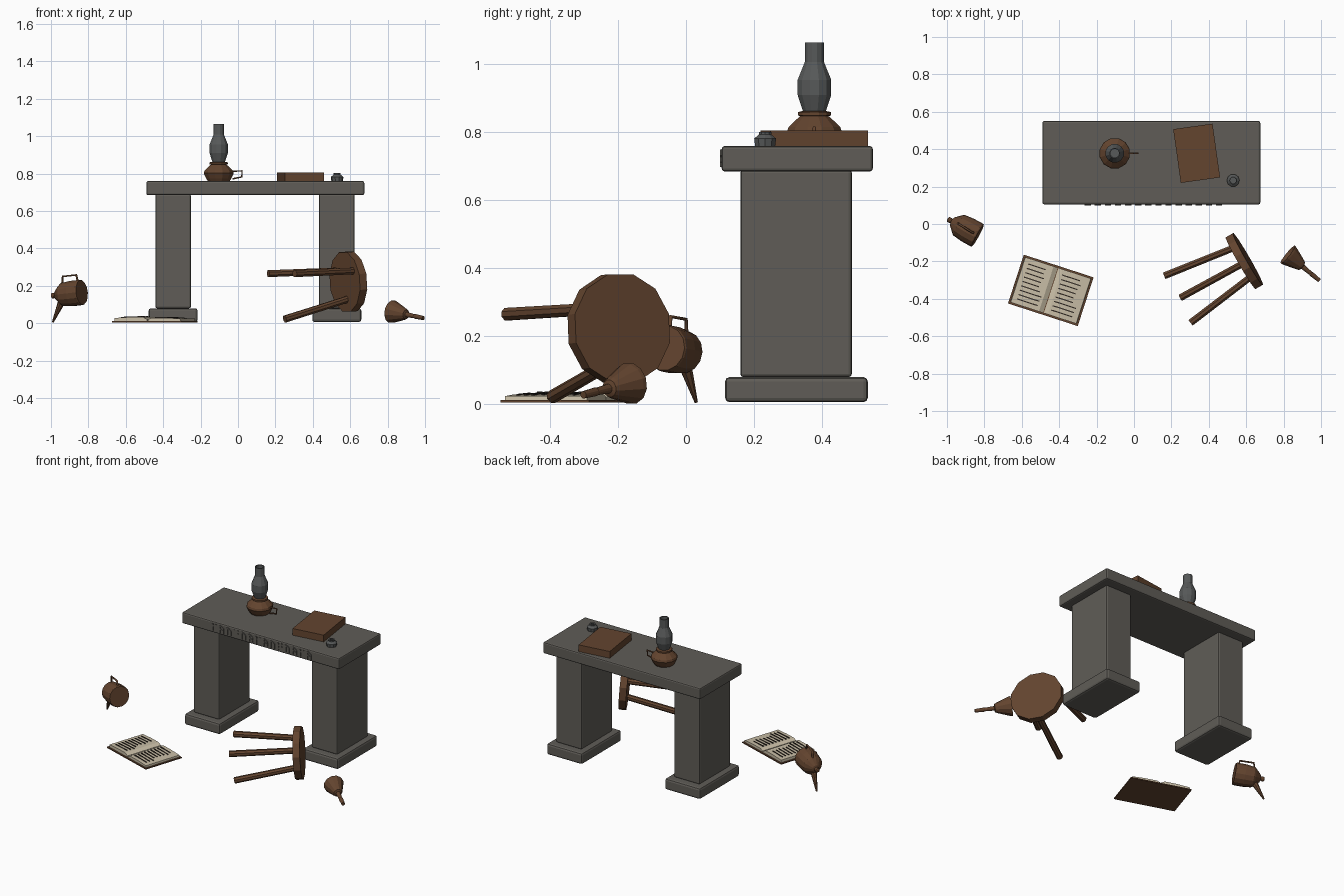
import bpy, bmesh, math, random
from mathutils import Vector, Matrix

cube = bpy.data.objects.get("Cube")
if cube:
    bpy.data.objects.remove(cube)
random.seed(4)


def material(name, r, g, b):
    m = bpy.data.materials.new(name)
    m.use_nodes = True
    m.diffuse_color = (r, g, b, 1)
    m.node_tree.nodes["Principled BSDF"].inputs["Base Color"].default_value = (r, g, b, 1)
    return m


STONE = material("stone grey", 0.115, 0.108, 0.095)
BROWN = material("warm brown", 0.125, 0.058, 0.028)
GLASS = material("smoky glass", 0.095, 0.1, 0.1)
PAPER = material("cream paper", 0.58, 0.51, 0.38)
INK = material("dark ink", 0.035, 0.026, 0.02)


def finish(name, bm, mat, bevel=0):
    bmesh.ops.recalc_face_normals(bm, faces=bm.faces)
    me = bpy.data.meshes.new(name)
    bm.to_mesh(me)
    bm.free()
    ob = bpy.data.objects.new(name, me)
    bpy.context.collection.objects.link(ob)
    me.materials.append(mat)
    if bevel:
        mod = ob.modifiers.new("soft edges", "BEVEL")
        mod.width, mod.segments = bevel, 2
    return ob


def add_box(bm, lo, hi, place=Matrix()):
    lo, hi = Vector(lo), Vector(hi)
    size = hi - lo
    m = place @ Matrix.Translation((lo + hi) / 2) @ Matrix.Diagonal((*size, 1))
    bmesh.ops.create_cube(bm, size=1, matrix=m)


def box(name, lo, hi, mat, bevel=0, place=Matrix()):
    bm = bmesh.new()
    add_box(bm, lo, hi, place)
    return finish(name, bm, mat, bevel)


def lathe(name, profile, mat, start, axis=(0, 0, 1), sides=12, phase=0.5):
    """Spin (distance, radius) pairs around an axis; both ends are capped."""
    start, axis = Vector(start), Vector(axis).normalized()
    u = Vector((0, 0, 1)) if abs(axis.z) < 0.9 else Vector((0, 1, 0))
    u = (u - axis * u.dot(axis)).normalized()
    v = axis.cross(u)
    bm = bmesh.new()
    rings = []
    for d, r in profile:
        angles = [2 * math.pi * (i + phase) / sides for i in range(sides)]
        rings.append([bm.verts.new(start + axis * d + r * (u * math.cos(a) + v * math.sin(a)))
                      for a in angles])
    for a, b in zip(rings, rings[1:]):
        for i in range(sides):
            j = (i + 1) % sides
            bm.faces.new((a[i], a[j], b[j], b[i]))
    bm.faces.new(rings[0])
    bm.faces.new(rings[-1])
    return finish(name, bm, mat)


def rod(name, a, b, r1, r2, mat, sides=8):
    a, b = Vector(a), Vector(b)
    return lathe(name, [(0, r1), ((b - a).length, r2)], mat, a, b - a, sides)


def wire(name, points, radius, mat):
    cu = bpy.data.curves.new(name, "CURVE")
    cu.dimensions = "3D"
    cu.bevel_depth, cu.bevel_resolution, cu.use_fill_caps = radius, 1, True
    sp = cu.splines.new("POLY")
    sp.points.add(len(points) - 1)
    for p, co in zip(sp.points, points):
        p.co = (*co, 1)
    ob = bpy.data.objects.new(name, cu)
    bpy.context.collection.objects.link(ob)
    cu.materials.append(mat)


# Stone table: slab, two pillars and their plinths
box("table_top", (-0.49, 0.105, 0.685), (0.675, 0.55, 0.76), STONE, 0.009)
for side, x in (("right", -0.347), ("left", 0.528)):
    box(side + "_pillar", (x - 0.095, 0.16, 0.08), (x + 0.095, 0.488, 0.69), STONE, 0.009)
    box(side + "_plinth", (x - 0.131, 0.115, 0.006), (x + 0.131, 0.535, 0.08), STONE, 0.013)

# Abstract relief strokes along the front edge of the slab
bm = bmesh.new()
for i in range(14):
    x = -0.26 + i * 0.054
    add_box(bm, (x - 0.004, 0.1, 0.699), (x + 0.004, 0.108, 0.747))
    for k in range(1 + i % 2):
        tilt = Matrix.Translation((x + 0.014, 0.104, 0.738 - 0.02 * k))
        tilt = tilt @ Matrix.Rotation(math.radians(35 if i % 3 else -35), 4, "Y")
        add_box(bm, (-0.016, -0.004, -0.004), (0.016, 0.004, 0.004), tilt)
    if i % 3:
        add_box(bm, (x + 0.022, 0.1, 0.699), (x + 0.029, 0.108, 0.728))
finish("slab_relief", bm, STONE)

# Oil lamp
lamp = (-0.103, 0.378, 0.76)
lathe("lamp_base", [(0, 0.06), (0.015, 0.07), (0.042, 0.083), (0.056, 0.079), (0.078, 0.055),
                    (0.088, 0.043), (0.09, 0.05), (0.1, 0.05), (0.103, 0.036)], BROWN, lamp)
lathe("lamp_chimney", [(0.1, 0.034), (0.15, 0.051), (0.195, 0.051), (0.248, 0.029),
                       (0.305, 0.029), (0.305, 0.023), (0.25, 0.023)], GLASS, lamp)
wire("lamp_handle", [(-0.03, 0.378, 0.812), (0.022, 0.378, 0.815), (0.02, 0.378, 0.782),
                     (-0.03, 0.378, 0.772)], 0.005, BROWN)

# Closed book and inkwell
closed = Matrix.Translation((0.335, 0.378, 0)) @ Matrix.Rotation(math.radians(8), 4, "Z")
box("closed_book", (-0.106, -0.145, 0.758), (0.106, 0.145, 0.805), BROWN, 0, closed)
lathe("inkwell", [(0, 0.031), (0.022, 0.034), (0.034, 0.019), (0.042, 0.019), (0.042, 0.011),
                  (0.034, 0.011)], GLASS, (0.53, 0.233, 0.76), sides=10)

# Open book: cover, two page blocks rising to the spine side, printed lines
book = Matrix.Translation((-0.445, -0.355, 0)) @ Matrix.Rotation(math.radians(-18), 4, "Z")
box("open_book_cover", (-0.196, -0.137, 0.005), (0.196, 0.137, 0.012), BROWN, 0, book)
ink = bmesh.new()
for s, label in ((-1, "left"), (1, "right")):
    tall = 0.033 if s < 0 else 0.029
    bm = bmesh.new()
    section = [(0.002, 0.011), (0.186, 0.011), (0.184, tall - 0.005), (0.1, tall),
               (0.025, tall), (0.002, 0.02)]
    ends = [[bm.verts.new(book @ Vector((s * x, y, z))) for x, z in section]
            for y in (-0.127, 0.127)]
    for e in ends:
        bm.faces.new(e)
    for i in range(len(section)):
        j = (i + 1) % len(section)
        bm.faces.new((ends[0][i], ends[0][j], ends[1][j], ends[1][i]))
    finish(label + "_pages", bm, PAPER)
    for row in range(9):
        y = 0.097 - row * 0.0245
        x0 = 0.035 if s > 0 else -0.158
        length = random.uniform(0.09, 0.125)
        slope = Matrix.Translation((0.1 * s, 0, tall)) @ Matrix.Rotation(s * 0.035, 4, "Y")
        add_box(ink, (x0 - 0.1 * s, y - 0.003, -0.004), (x0 - 0.1 * s + length, y + 0.003, 0.003),
                book @ slope)
finish("printed_lines", ink, INK)

# Toppled three-legged stool
axis = Vector((0.863, 0.497, 0.07)).normalized()
seat = Vector((0.59, -0.198, 0.222))
lathe("stool_seat", [(-0.022, 0.165), (0.022, 0.165)], BROWN, seat, axis)
legs = [((0.54, -0.125, 0.28), (0.162, -0.277, 0.265)),
        ((0.585, -0.21, 0.128), (0.25, -0.393, 0.022)),
        ((0.625, -0.282, 0.28), (0.303, -0.528, 0.265))]
for i, (top, foot) in enumerate(legs):
    rod("stool_leg_%d" % (i + 1), top, foot, 0.019, 0.02, BROWN)

# Tipped coffee pot
pot_axis = (-0.87, 0.48, -0.1)
lathe("pot_body", [(0, 0.066), (0.006, 0.069), (0.06, 0.069), (0.115, 0.063), (0.125, 0.056),
                   (0.158, 0.024), (0.162, 0.012), (0.168, 0.015), (0.182, 0.014), (0.185, 0.008)],
      BROWN, (-0.835, -0.062, 0.165), pot_axis, 14)
rod("pot_spout", (-0.943, -0.003, 0.115), (-0.99, 0.03, 0.006), 0.02, 0.005, BROWN)
wire("pot_handle", [(-0.94, 0.002, 0.205), (-0.937, 0, 0.25), (-0.865, -0.045, 0.258),
                    (-0.855, -0.048, 0.215)], 0.006, BROWN)

# Fallen hand bell with an open mouth
lathe("hand_bell", [(0.045, 0.022), (0.004, 0.054), (0, 0.062), (0.012, 0.06), (0.088, 0.032),
                    (0.1, 0.026), (0.104, 0.014), (0.16, 0.011), (0.165, 0.013), (0.222, 0.011)],
      BROWN, (0.822, -0.163, 0.062), (0.168, -0.138, -0.034))
